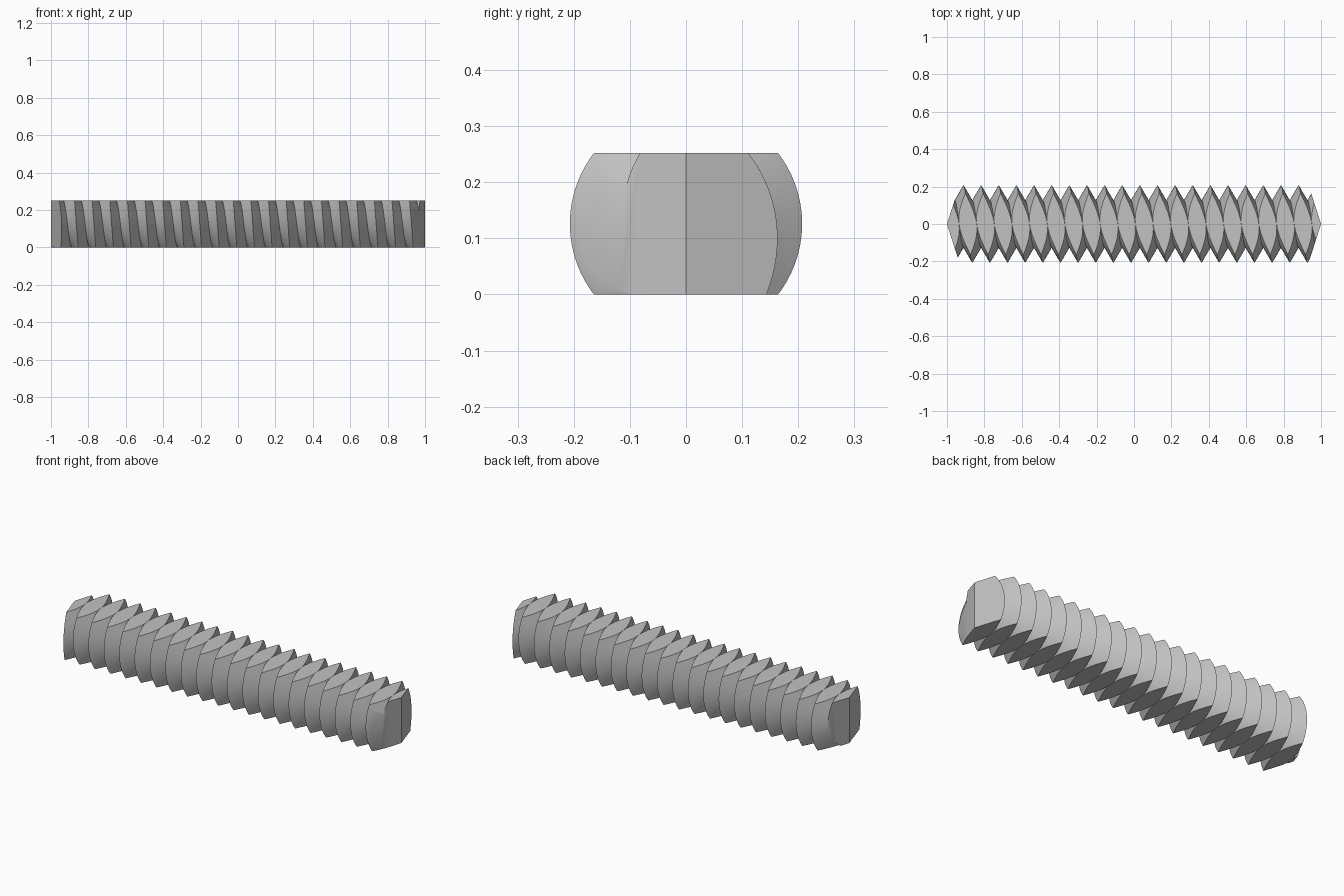
import bpy
import bmesh
from math import pi, cos, sin, sqrt, radians

cube = bpy.data.objects.get("Cube")
if cube:
    bpy.data.objects.remove(cube, do_unlink=True)

HALF = 0.126                    # half height between the two flats
CREST = 0.207
PITCH = 0.0943
ROOT = CREST - PITCH * sqrt(3) / 2
STEPS = 72                      # facets per turn
ROWS = 50                       # crest and root lines, in turn
TAPER = 0.32                    # slope of the wedge ends

steel = bpy.data.materials.new("steel grey")
steel.use_nodes = True
grey = (0.54, 0.54, 0.54, 1)
steel.diffuse_color = grey
steel.node_tree.nodes["Principled BSDF"].inputs["Base Color"].default_value = grey


def make_object(name, bm):
    bmesh.ops.recalc_face_normals(bm, faces=bm.faces)
    mesh = bpy.data.meshes.new(name)
    bm.to_mesh(mesh)
    bm.free()
    mesh.materials.append(steel)
    obj = bpy.data.objects.new(name, mesh)
    bpy.context.collection.objects.link(obj)
    return obj


# Sharp right-hand thread: one helical line per crest and root
bm = bmesh.new()
grid = []
for row in range(ROWS):
    radius = ROOT if row % 2 else CREST
    line = []
    for i in range(STEPS):
        a = 2 * pi * i / STEPS
        # crest 44 passes the back side at x = 0.88
        x = 0.88 + PITCH * (i / STEPS + (row - 44) / 2)
        line.append(bm.verts.new((x, radius * cos(a), HALF + radius * sin(a))))
    grid.append(line)


def point(row, i):
    # after a full turn the line carries on two rows further
    return grid[row + 2 * (i // STEPS)][i % STEPS]


for row in range(ROWS - 1):
    for i in range(STEPS):
        if row + 1 + 2 * ((i + 1) // STEPS) < ROWS:
            bm.faces.new((point(row, i), point(row, i + 1),
                          point(row + 1, i + 1), point(row + 1, i)))

# Close the open ends around the axis
rim = [e for e in bm.edges if e.is_boundary]
for side in (-1, 1):
    tip = bm.verts.new((side * 1.3, 0, HALF))
    for e in rim:
        if e.verts[0].co.x * side > 0:
            bm.faces.new((e.verts[0], e.verts[1], tip))
rod = make_object("threaded_rod", bm)

# Envelope with two flats and wedge-shaped ends
bm = bmesh.new()
reach = 0.3
edge = 1 - TAPER * reach
outline = [(1, 0), (edge, reach), (-edge, reach),
           (-1, 0), (-edge, -reach), (edge, -reach)]
base = bm.faces.new([bm.verts.new((x, y, 0)) for x, y in outline])
top = bmesh.ops.extrude_face_region(bm, geom=[base])["geom"]
bmesh.ops.translate(bm, vec=(0, 0, 2 * HALF),
                    verts=[v for v in top if isinstance(v, bmesh.types.BMVert)])
envelope = make_object("envelope_cutter", bm)
envelope.hide_render = True

# Trim the thread to the envelope
trim = rod.modifiers.new("trim", 'BOOLEAN')
trim.operation = 'INTERSECT'
trim.solver = 'EXACT'
trim.object = envelope
bpy.ops.object.select_all(action='DESELECT')
bpy.context.view_layer.objects.active = rod
rod.select_set(True)
bpy.ops.object.modifier_apply(modifier=trim.name)
bpy.data.objects.remove(envelope, do_unlink=True)
bpy.ops.object.shade_smooth_by_angle(angle=radians(30))
